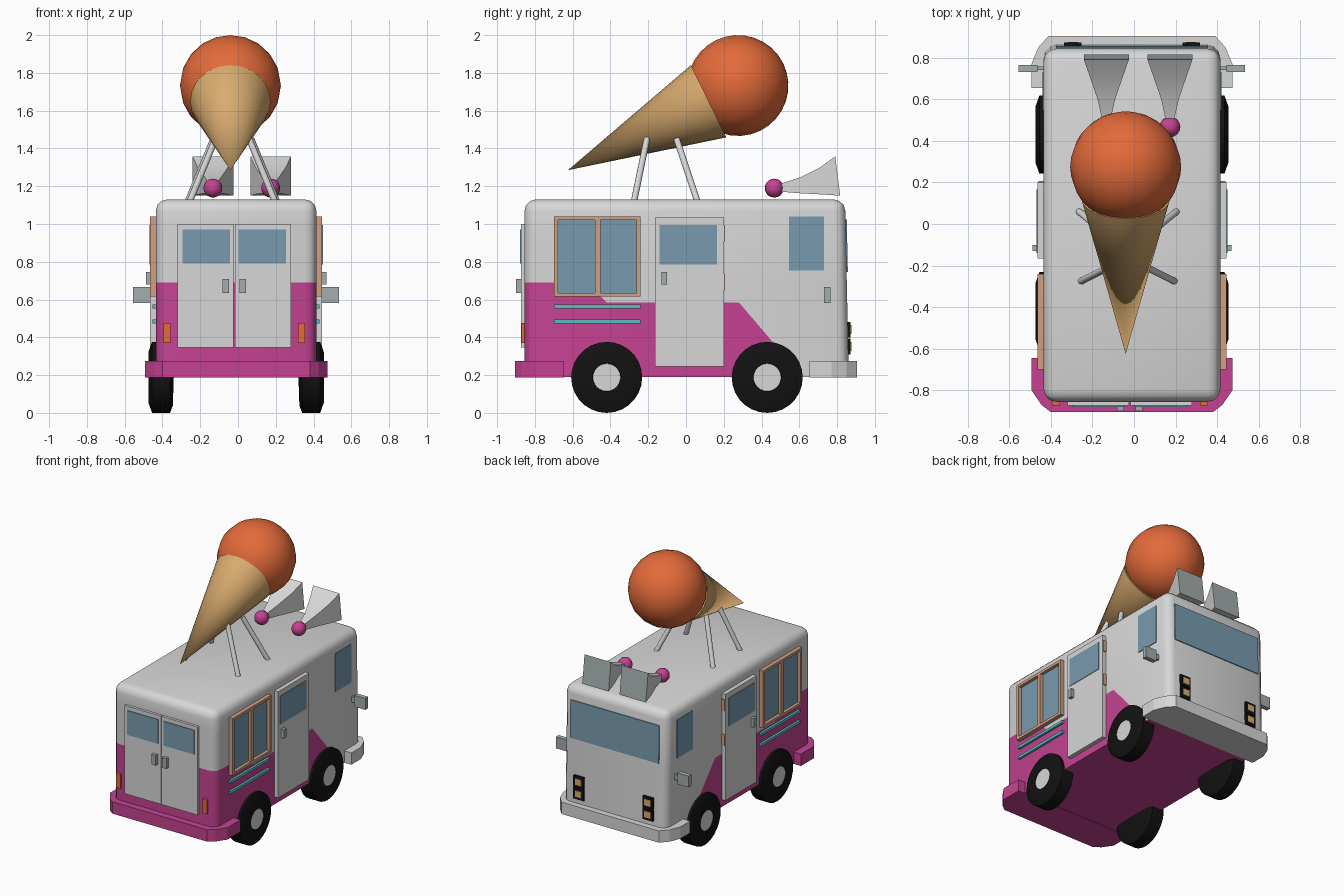
import bpy, bmesh, math
from mathutils import Vector, Matrix

if "Cube" in bpy.data.objects:
    bpy.data.objects.remove(bpy.data.objects["Cube"])

CX = -0.01          # van centre line


def mat(name, r, g, b):
    m = bpy.data.materials.new(name)
    m.diffuse_color = (r, g, b, 1)
    m.use_nodes = True
    m.node_tree.nodes["Principled BSDF"].inputs["Base Color"].default_value = m.diffuse_color
    return m


WHITE = mat("off_white", .68, .68, .68)
PINK = mat("magenta", .56, .055, .29)
ORANGE = mat("orange", .77, .145, .042)
WAFFLE = mat("waffle_tan", .69, .41, .16)
GLASS = mat("window_blue", .19, .33, .43)
FRAME = mat("frame_peach", .63, .35, .21)
TEAL = mat("teal", .10, .52, .52)
BLACK = mat("tyre_black", .006, .006, .006)
GREY = mat("cool_grey", .37, .42, .42)


def finish(name, bm, *mats, smooth=None):
    bmesh.ops.recalc_face_normals(bm, faces=bm.faces)
    me = bpy.data.meshes.new(name)
    bm.to_mesh(me)
    bm.free()
    for m in mats:
        me.materials.append(m)
    ob = bpy.data.objects.new(name, me)
    bpy.context.collection.objects.link(ob)
    if smooth:
        bpy.ops.object.select_all(action='DESELECT')
        ob.select_set(True)
        bpy.context.view_layer.objects.active = ob
        bpy.ops.object.shade_smooth_by_angle(angle=math.radians(smooth))
    return ob


def cube(bm, lo, hi):
    lo, hi = Vector(lo), Vector(hi)
    M = Matrix.Translation((lo + hi) / 2) @ Matrix.Diagonal((*(hi - lo), 1))
    return bmesh.ops.create_cube(bm, size=1, matrix=M)["verts"]


def box(name, x, y, z, m):
    bm = bmesh.new()
    cube(bm, (x[0], y[0], z[0]), (x[1], y[1], z[1]))
    return finish(name, bm, m)


def sides(name, d, y, z, m):
    """A box on each flank, d = distance range from the centre line."""
    for s, tag in ((1, "right"), (-1, "left")):
        x = sorted((CX + s * d[0], CX + s * d[1]))
        box(f"{name}_{tag}", x, y, z, m)


def along(direction):
    return Vector(direction).to_track_quat('Z', 'Y').to_matrix().to_4x4()


def rod(name, a, b, r1, r2, m, seg=16, smooth=40):
    a, b = Vector(a), Vector(b)
    bm = bmesh.new()
    bmesh.ops.create_cone(bm, cap_ends=True, segments=seg, radius1=r1, radius2=r2,
                          depth=(b - a).length,
                          matrix=Matrix.Translation((a + b) / 2) @ along(b - a))
    return finish(name, bm, m, smooth=smooth)


# Body: rounded box, cut along the paint lines
bm = bmesh.new()
for v in cube(bm, (CX - .425, -.855, .19), (CX + .425, .862, 1.13)):
    if v.co.z > 1 and v.co.y > 0:
        v.co.y = .842
edges = [e for e in bm.edges if max(v.co.z for v in e.verts) > 1]
bmesh.ops.bevel(bm, geom=edges, offset=.06, segments=3, profile=.5, affect='EDGES')
for co, no in (((0, 0, .69), (0, 0, 1)), ((0, 0, .585), (0, 0, 1)),
               ((0, -.42, .585), (0, 1, 1.05)), ((0, .28, .585), (0, 1.17, 1))):
    bmesh.ops.bisect_plane(bm, geom=bm.verts[:] + bm.edges[:] + bm.faces[:],
                           plane_co=co, plane_no=no)
bm.normal_update()
for f in bm.faces:
    c = f.calc_center_median()
    high = c.z < .69 and c.y < -.42 - (c.z - .585) * 1.05
    low = c.z < .585 and c.y < .28 + (.585 - c.z) / 1.17
    f.material_index = int(f.normal.z < -.9 or high or low)
finish("van_body", bm, WHITE, PINK, smooth=35)


# Bumpers: chamfered slabs
def bumper(name, half, m):
    bm = bmesh.new()
    pts = [(CX + x, y) for x, y in half] + [(CX - x, y) for x, y in reversed(half)]
    f = bm.faces.new([bm.verts.new((x, y, .187)) for x, y in pts])
    ext = bmesh.ops.extrude_face_region(bm, geom=[f])["geom"]
    for v in ext:
        if isinstance(v, bmesh.types.BMVert):
            v.co.z = .275
    finish(name, bm, m)


bumper("rear_bumper", [(.483, -.645), (.483, -.80), (.435, -.87), (.39, -.905)], PINK)
bumper("front_bumper", [(.483, .655), (.483, .77), (.45, .85), (.40, .905)], WHITE)

# Wheels: lathed tyre profile with a hub disc
for s, tag in ((1, "right"), (-1, "left")):
    for y, end in ((-.42, "rear"), (.43, "front")):
        bm = bmesh.new()
        prof = [(.33, 0), (.335, .15), (.35, .188), (.445, .188), (.464, .135), (.464, .075), (.455, .072),
                (.455, 0)]
        vs = [bm.verts.new((CX + s * d, y, .188 + r)) for d, r in prof]
        es = [bm.edges.new(p) for p in zip(vs, vs[1:])]
        bmesh.ops.spin(bm, geom=vs + es, cent=(CX, y, .188), axis=(1, 0, 0),
                       angle=math.tau, steps=28)
        bmesh.ops.remove_doubles(bm, verts=bm.verts, dist=.0005)
        finish(f"{end}_tyre_{tag}", bm, BLACK, smooth=35)
        rod(f"{end}_hub_{tag}", (CX + s * .44, y, .188), (CX + s * .462, y, .188),
            .073, .073, WHITE, 24)

# Side door, with window, handle and hinges
sides("side_door", (.41, .455), (-.165, .20), (.245, 1.035), WHITE)
sides("side_door_window", (.45, .459), (-.14, .165), (.785, .995), GLASS)
sides("side_door_handle", (.45, .478), (-.13, -.10), (.68, .745), GREY)
for i, z in enumerate((.65, .91)):
    sides(f"side_door_hinge_{i}", (.42, .45), (.195, .207), (z, z + .085), FRAME)

# Serving window with frame bars
sides("serving_glass", (.41, .432), (-.69, -.25), (.625, 1.03), GLASS)
for nm, y, z in (("bottom", (-.70, -.24), (.615, .635)), ("top", (-.70, -.24), (1.02, 1.04)),
                 ("back", (-.70, -.678), (.635, 1.02)), ("middle", (-.482, -.452), (.635, 1.02)),
                 ("front", (-.262, -.24), (.635, 1.02))):
    sides(f"serving_frame_{nm}", (.41, .455), y, z, FRAME)

# Trim strips, cab windows and mirrors
for i, z in enumerate((.474, .553)):
    sides(f"side_stripe_{i}", (.41, .442), (-.70, -.24), (z, z + .02), TEAL)
sides("cab_window", (.41, .43), (.545, .73), (.755, 1.04), GLASS)
sides("mirror", (.455, .545), (.73, .765), (.583, .667), GREY)
sides("mirror_arm", (.41, .46), (.74, .757), (.605, .645), GREY)

# Windscreen, following the slight slope of the front
w = box("windscreen", (CX - .365, CX + .365), (-.005, .005), (-.14, .14), GLASS)
w.location = (0, .849, .885)
w.rotation_euler.x = math.atan(.02 / .94)

# Headlights: black frames with two lamps each
for s, tag in ((1, "right"), (-1, "left")):
    c = CX + s * .285
    for i, z in enumerate((.31, .399)):
        box(f"headlight_frame_{tag}_{i}", (c - .042, c + .042), (.84, .872), (z, z + .083), BLACK)
        box(f"headlight_lamp_{tag}_{i}", (c - .026, c + .026), (.868, .876), (z + .018, z + .065), WAFFLE)

# Rear doors, windows, handles and lights
for s, tag in ((1, "right"), (-1, "left")):
    def span(a, b):
        return sorted((-.02 + s * a, -.02 + s * b))
    box(f"rear_door_{tag}", span(.003, .30), (-.874, -.84), (.345, 1.0), WHITE)
    box(f"rear_window_{tag}", span(.023, .275), (-.879, -.87), (.79, .97), GLASS)
    box(f"rear_handle_{tag}", span(.027, .062), (-.90, -.87), (.635, .71), GREY)
    box(f"rear_light_{tag}", span(.337, .374), (-.872, -.79), (.37, .475), ORANGE)

# Giant cone and scoop on four struts
KX = -.04
tip, rim = Vector((KX, -.625, 1.285)), Vector((KX, .12, 1.65))
rod("waffle_cone", rim, tip, .213, 0, WAFFLE, 24)
bm = bmesh.new()
bmesh.ops.create_uvsphere(bm, u_segments=20, v_segments=16, radius=.267,
                          matrix=Matrix.Translation((KX, .275, 1.733)) @ along(rim - tip))
finish("ice_cream_scoop", bm, ORANGE, smooth=60)
for s, tag in ((1, "right"), (-1, "left")):
    rod(f"strut_rear_{tag}", (-.03 + s * .225, -.275, 1.12), (-.03 + s * .085, -.205, 1.46),
        .017, .017, WHITE, 10)
    rod(f"strut_front_{tag}", (-.03 + s * .235, .06, 1.12), (-.03 + s * .10, -.05, 1.45),
        .017, .017, WHITE, 10)

# Roof horns: square flared trumpets with a bulb
for x, tag in ((-.133, "left"), (.173, "right")):
    bm = bmesh.new()
    rings = []
    for y, hw, lo, hi in ((.49, .018, 1.172, 1.21), (.60, .042, 1.163, 1.245),
                          (.71, .08, 1.157, 1.30), (.803, .108, 1.15, 1.358)):
        lean = .013 if y > .8 else 0
        rings.append([bm.verts.new(p) for p in ((x - hw, y + lean, lo), (x + hw, y + lean, lo),
                                                (x + hw, y - lean, hi), (x - hw, y - lean, hi))])
    for a, b in zip(rings, rings[1:]):
        for i in range(4):
            bm.faces.new((a[i], a[i - 1], b[i - 1], b[i]))
    bm.faces.new(rings[0])
    bm.faces.new(rings[-1]).material_index = 1
    finish(f"horn_{tag}", bm, WHITE, GREY, smooth=30)
    bm = bmesh.new()
    bmesh.ops.create_uvsphere(bm, u_segments=16, v_segments=10, radius=.05,
                              matrix=Matrix.Translation((x, .467, 1.19)))
    finish(f"horn_bulb_{tag}", bm, PINK, smooth=60)
